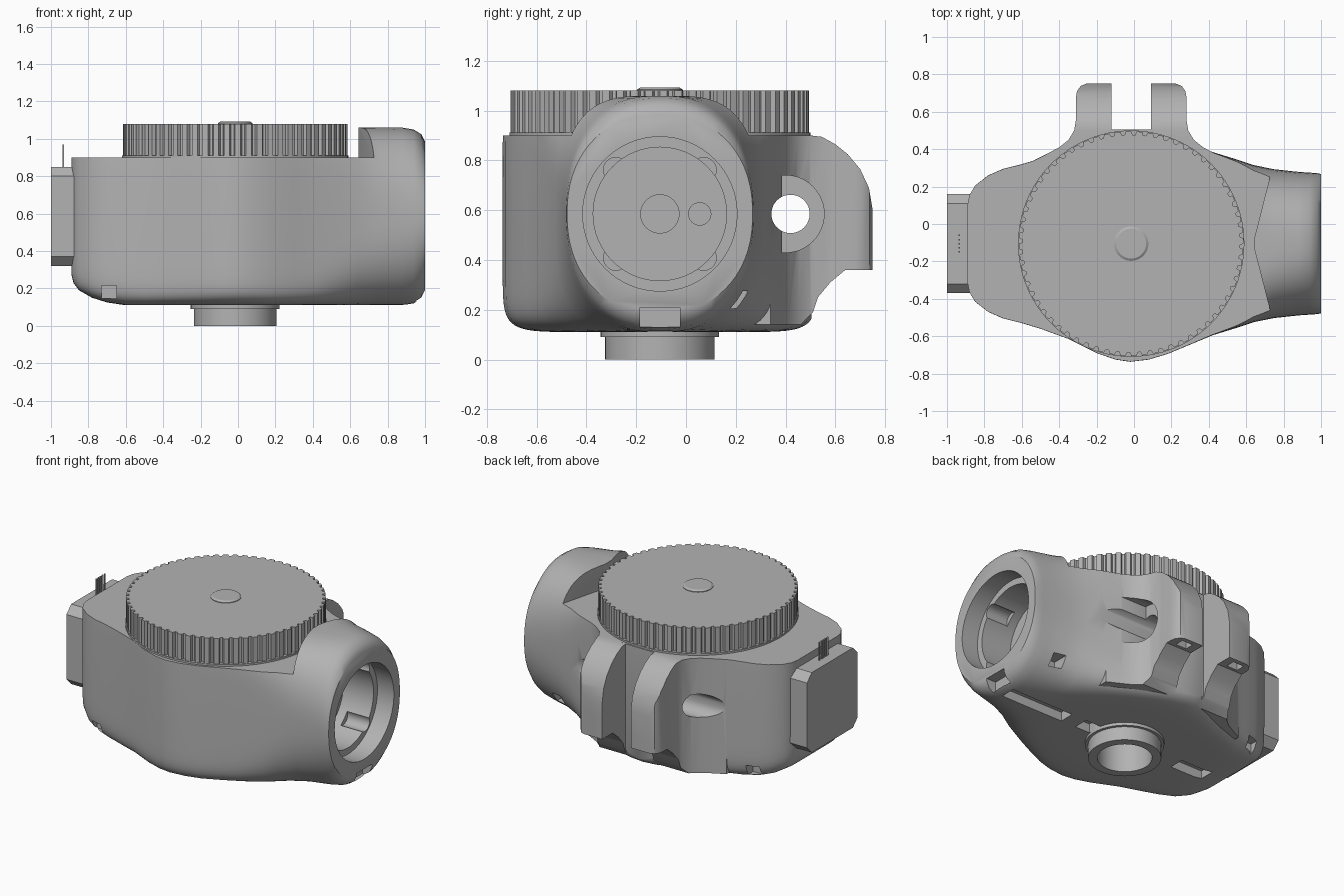
import bpy, bmesh, math

cube = bpy.data.objects.get("Cube")
if cube:
    bpy.data.objects.remove(cube)

grey = bpy.data.materials.new("plain grey")
grey.use_nodes = True
grey.diffuse_color = (0.45, 0.45, 0.45, 1)
grey.node_tree.nodes["Principled BSDF"].inputs["Base Color"].default_value = (0.45, 0.45, 0.45, 1)

CX, CY, CZ = -0.015, -0.105, 0.585   # dial axis and collar axis


def loft(name, rings):
    """Skin a list of equal-length point rings and cap both ends."""
    bm = bmesh.new()
    loops = [[bm.verts.new(p) for p in ring] for ring in rings]
    for a, b in zip(loops, loops[1:]):
        for i in range(len(a)):
            j = (i + 1) % len(a)
            bm.faces.new((a[i], a[j], b[j], b[i]))
    bm.faces.new(loops[0])
    bm.faces.new(loops[-1])
    bmesh.ops.recalc_face_normals(bm, faces=bm.faces)
    mesh = bpy.data.meshes.new(name)
    bm.to_mesh(mesh)
    bm.free()
    mesh.materials.append(grey)
    ob = bpy.data.objects.new(name, mesh)
    bpy.context.collection.objects.link(ob)
    return ob


def prism(name, pts, axis, lo, hi):
    """Extrude a 2D outline along x (points are y, z) or z (points are x, y)."""
    if axis == "x":
        return loft(name, [[(h, a, b) for a, b in pts] for h in (lo, hi)])
    return loft(name, [[(a, b, h) for a, b in pts] for h in (lo, hi)])


def circle(a, b, r, n=48):
    return [(a + r * math.cos(math.tau * i / n), b + r * math.sin(math.tau * i / n)) for i in range(n)]


def box(name, x0, x1, y0, y1, z0, z1):
    return prism(name, [(x0, y0), (x1, y0), (x1, y1), (x0, y1)], "z", z0, z1)


def combine(ob, tool, operation):
    """Apply a boolean and discard the tool."""
    mod = ob.modifiers.new("boolean", "BOOLEAN")
    mod.operation, mod.object, mod.solver = operation, tool, "EXACT"
    bpy.context.view_layer.objects.active = ob
    bpy.ops.object.modifier_apply(modifier=mod.name)
    bpy.data.objects.remove(tool)


def cut(ob, *tools):
    for tool in tools:
        combine(ob, tool, "DIFFERENCE")


def smooth(ob, angle=32):
    bpy.ops.object.select_all(action="DESELECT")
    ob.select_set(True)
    bpy.context.view_layer.objects.active = ob
    bpy.ops.object.shade_smooth_by_angle(angle=math.radians(angle))


# Housing: squarish sections along x that turn into the oval collar
def section(x, half_w, z0, z1, n, count=64):
    ring = []
    for i in range(count):
        t = math.tau * (i + 0.5) / count
        c, s = math.cos(t), math.sin(t)
        ring.append((x, CY + half_w * math.copysign(abs(c) ** (2 / n), c),
                     (z0 + z1) / 2 + (z1 - z0) / 2 * math.copysign(abs(s) ** (2 / n), s)))
    return ring


stations = [(-.89, .21, .27, 1.06, 9), (-.88, .26, .23, 1.06, 9), (-.85, .31, .19, 1.06, 9),
            (-.78, .365, .15, 1.06, 9), (-.7, .40, .125, 1.06, 9), (-.6, .425, .11, 1.06, 9),
            (-.5, .455, .11, 1.06, 10), (-.35, .51, .11, 1.06, 10), (-.2, .585, .11, 1.06, 10),
            (-.1, .62, .11, 1.06, 10), (-.02, .632, .11, 1.06, 10), (.08, .62, .11, 1.06, 10),
            (.18, .59, .11, 1.06, 10), (.3, .54, .11, 1.06, 9), (.42, .49, .11, 1.06, 7.5),
            (.55, .45, .11, 1.06, 5), (.64, .42, .11, 1.06, 3.6), (.75, .398, .11, 1.06, 2.8),
            (.88, .384, .11, 1.06, 2.4), (.94, .38, .12, 1.05, 2.3), (.98, .377, .145, 1.025, 2.25),
            (1, .373, .185, .985, 2.2)]
housing = loft("housing", [section(*s) for s in stations])

# Flat deck, ending in a blunt wedge at the collar
cut(housing, prism("deck_cut", [(-1.2, -.9), (.84, -.9), (.645, -.14), (.645, -.07), (.84, .7), (-1.2, .7)],
                   "z", .9, 1.3))

# Two rear clamp lugs: plan outline trimmed by a side profile
lug_side = [(0, .14), (.46, .14), (.51, .19), (.53, .25), (.58, .31), (.64, .36), (.75, .36), (.75, .6),
            (.735, .69), (.7, .765), (.65, .825), (.6, .865), (.545, .895), (.5, .9), (0, .9)]
lug_plan = [(.1, 0), (.1, .75), (.24, .75), (.27, .738), (.29, .71), (.295, .68), (.295, .56),
            (.305, .5), (.335, .45), (.385, .41), (.45, .375), (.52, .34), (.52, 0)]
for side in (-1, 1):
    lug = prism("lug", [(CX + side * x, y) for x, y in lug_plan], "z", 0, 1)
    combine(lug, prism("lug_trim", lug_side, "x", -.7, .7), "INTERSECT")
    combine(housing, lug, "UNION")
    cut(housing, box("nut_cut", CX + side * .2 - .04, CX + side * .2 + .04, .66, .72, .3, .43))

# Clamp slot, cross bolt hole and its D-shaped recess
recess = [p for p in circle(.4, CZ, .155) if p[0] > .385]
recess = [(.385, CZ - .154)] + sorted(recess, key=lambda p: p[1]) + [(.385, CZ + .154)]
cut(housing, box("slot_cut", -.12, .09, .505, .9, 0, 1.2),
    prism("bolt_cut", circle(.42, CZ, .077), "x", -.8, .8),
    prism("recess_cut", recess, "x", .23, .8))

# Stepped collar bore with four corner reliefs and floor holes
cut(housing, prism("bore_cut", circle(CY, CZ, .31, 64), "x", .88, 1.1),
    prism("inner_bore_cut", circle(CY, CZ, .268, 64), "x", .66, 1))
for k in range(4):
    a = math.radians(45 + 90 * k)
    cut(housing, prism("relief_cut", circle(CY + .25 * math.cos(a), CZ + .25 * math.sin(a), .05, 20),
                       "x", .72, 1))
cut(housing, prism("axle_cut", circle(CY, CZ, .077), "x", .5, .7),
    prism("pin_cut", circle(.055, CZ, .045, 24), "x", .56, .7))

# Cable channel underneath, collar notch and small side windows
for x0, x1 in ((-.66, -.42), (.22, .33), (.44, .9)):
    cut(housing, box("channel_cut", x0, x1, CY - .05, CY + .05, 0, .17))
cut(housing, box("notch_cut", .93, 1.1, CY - .08, CY + .08, .13, .21))
for x, y, z in ((-.69, CY - .39, .18), (-.69, CY + .39, .18), (.78, .2, .24)):
    cut(housing, box("window_cut", x - .04, x + .04, y - .06, y + .06, z - .035, z + .035))

# Hollow spigot under the body
spigot = prism("spigot", circle(CX, CY, .22, 64), "z", 0, .2)
combine(spigot, prism("flange", circle(CX, CY, .238, 64), "z", .09, .2), "UNION")
bore = prism("spigot_bore", circle(CX, CY, .165, 64), "z", -.1, .3)
combine(housing, spigot, "UNION")
cut(housing, bore)
smooth(housing)

# Ridged dial with a thin seat and a centre cap
teeth = 64
rim = []
for i in range(teeth):
    for f, r in ((0, .6), (.5, .6), (.62, .582), (.88, .582)):
        a = math.tau * (i + f) / teeth
        rim.append((CX + r * math.cos(a), CY + r * math.sin(a)))
prism("dial", rim, "z", .91, 1.08)
smooth(prism("dial_seat", circle(CX, CY, .605, 96), "z", .88, .912))
smooth(loft("dial_cap", [[(x, y, z) for x, y in circle(CX, CY, r)]
                         for r, z in ((.092, 1.06), (.092, 1.084), (.08, 1.092))]))

# Octagonal end plate with a row of pins
h, c = .265, .215
octagon = [(CY + a, CZ + b) for a, b in ((h, c), (c, h), (-c, h), (-h, c), (-h, -c), (-c, -h), (c, -h), (h, -c))]
prism("end_plate", octagon, "x", -1, -.86)
for k in range(5):
    y = CY + (k - 2) * .022
    box("plate_pin", -.939, -.931, y - .004, y + .004, .84, .97)
